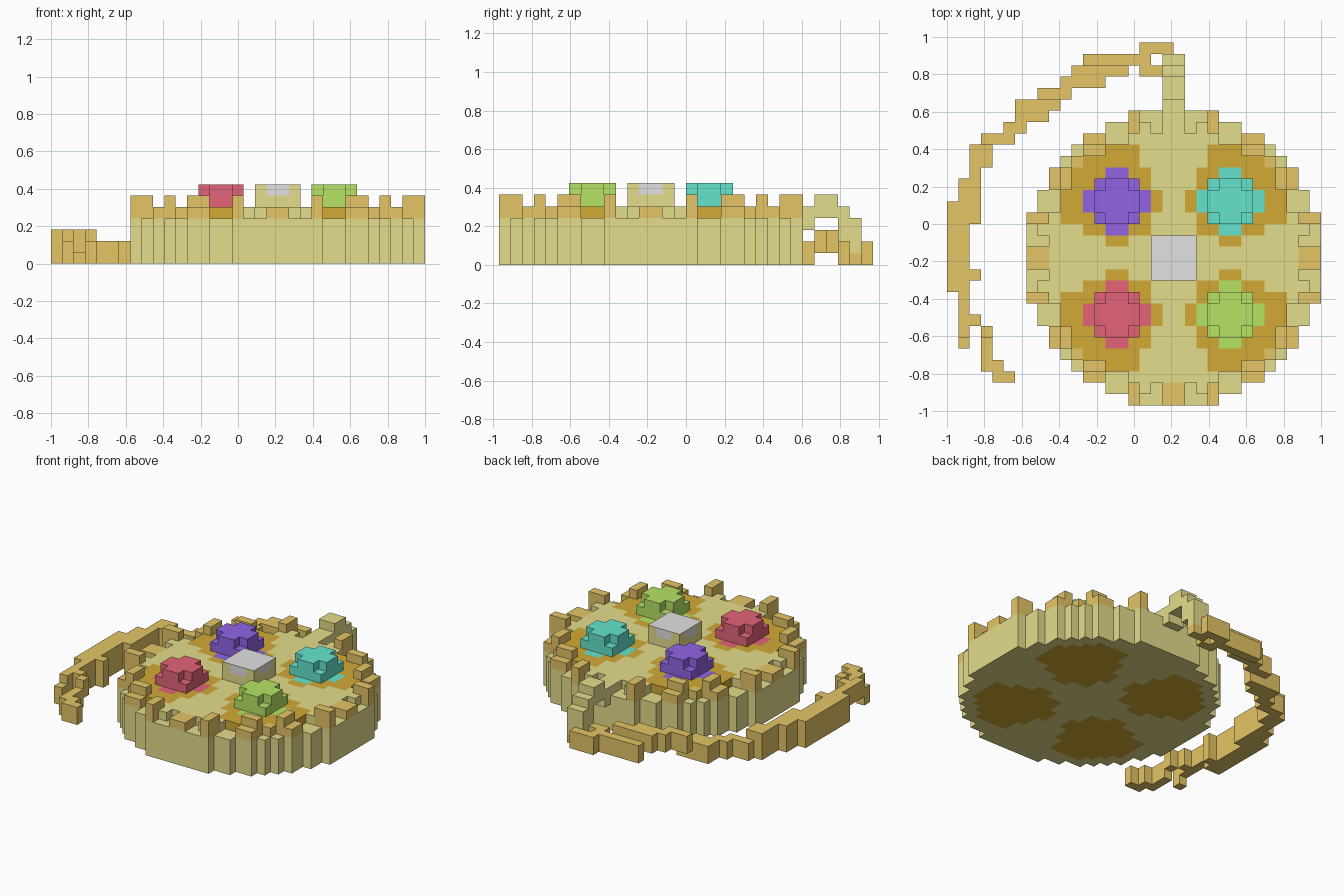
import bpy, bmesh
from mathutils import Vector

cube = bpy.data.objects.get("Cube")
if cube:
    bpy.data.objects.remove(cube, do_unlink=True)

U = 2 / 33                      # block size
ORIGIN = Vector((-1, -16 * U, 0))
CX, CY = 20, 13                 # disc centre in blocks
HEX = dict(olive="E4DD8B", tan="E4C566", dark_gold="D2AA36", red="E46479",
           purple="9164E4", teal="66E4CD", green="B6E466", grey="E2E2E2")


def linear(code):
    vals = [int(code[n:n + 2], 16) / 255 for n in (0, 2, 4)]
    return [v / 12.92 if v < 0.04 else ((v + 0.055) / 1.055) ** 2.4 for v in vals] + [1]


mats = {}
for name, code in HEX.items():
    m = bpy.data.materials.new(name)
    m.use_nodes = True
    m.diffuse_color = linear(code)
    m.node_tree.nodes["Principled BSDF"].inputs["Base Color"].default_value = linear(code)
    mats[name] = m

cells = {}                      # block -> (part, colour)


def fill(part, colour, xs, ys, zs):
    for i in xs:
        for j in ys:
            for k in zs:
                cells[i, j, k] = (part, colour)


def mirrored(a, b):
    """The blocks at offsets a, b from the disc centre, in all eight octants."""
    return {(i, j) for p, q in ((a, b), (b, a))
            for i in (CX + p, CX - 1 - p) for j in (CY + q, CY - 1 - q)}


# Round body with a raised deck
for i in range(7, 33):
    for j in range(26):
        if (i + 0.5 - CX) ** 2 + (j + 0.5 - CY) ** 2 <= 169:
            fill("round_body", "olive", [i], [j], range(5))

BUTTONS = {(-1, 1): "purple", (1, 1): "teal", (-1, -1): "red", (1, -1): "green"}


def button_at(i, j):
    """Nearest button colour and outward offsets from its centre."""
    x, y = i + 0.5 - CX, j + 0.5 - CY
    colour = BUTTONS[(1 if x > 0 else -1, 1 if y > 0 else -1)]
    return colour, abs(x) - 5, abs(y) - 5


def in_ring(dx, dy):
    return dx * dx + dy * dy <= (24 if dx + dy > 1 else 13.5)


# Notches in the rim
for a, b in ((1, 12), (2, 12), (1, 11), (4, 11), (5, 11), (4, 10), (5, 10), (8, 9)):
    for i, j in mirrored(a, b):
        del cells[i, j, 4]

# Rim: low blocks, then the taller teeth
for a, b, top in ((0, 11, 5), (0, 12, 5), (6, 10, 5), (7, 10, 5),
                  (3, 11, 6), (3, 12, 6), (6, 9, 6), (7, 9, 6)):
    for i, j in mirrored(a, b):
        fill("rim", "tan", [i], [j], range(4, top))

# Four stepped buttons
for (sx, sy), colour in BUTTONS.items():
    bx, by = CX + 5 * sx, CY + 5 * sy
    part = colour + "_button"
    fill(part, colour, range(bx - 2, bx + 2), range(by - 2, by + 2), [5])
    fill(part, colour, range(bx - 2, bx + 2), range(by - 1, by + 1), [6])
    fill(part, colour, range(bx - 1, bx + 1), range(by - 2, by + 2), [6])

# Centre block
fill("centre_block", "olive", range(CX - 2, CX + 2), range(CY - 2, CY + 2), [5, 6])

# Arched connector at the back
for j, zs in ((24, [4]), (25, [4]), (26, [3, 4]), (27, [4, 5]), (28, [4, 5]),
              (29, [2, 3, 4]), (30, [1, 2, 3])):
    fill("connector", "olive", [19, 20], [j], zs)

# Cable: first and last column of each row, from the connector to the tip
ROWS = ("17-19 12-17 11-15 10-13 8-10 6-9 6-8 5-6 3-5 2-3 2-3 2-2 1-2 1-2 0-2 0-2 "
        "0-1 0-1 0-1 0-1 0-2 0-1 1-1 1-1 1-2 1-3 1-3 3-3 3-4 4-5").split()
for n, row in enumerate(ROWS):
    j = 31 - n
    lo, hi = map(int, row.split("-"))
    if 6 <= j <= 9 or 27 <= j <= 29:
        zs = [1, 2]
    elif 10 <= j <= 22:
        zs = [0, 1, 2]
    else:
        zs = [0, 1]
    fill("cable", "tan", range(lo, hi + 1), [j], zs)
fill("cable", "tan", [17, 18], [29], [0, 1])
fill("cable", "tan", [19, 20], [30], [0])
for cell in ((2, 5, 0), (2, 5, 1), (2, 6, 1), (2, 6, 2)):   # gap near the tip
    del cells[cell]


def face_colour(part, base, cell, d):
    i, j, k = cell
    if part == "round_body":
        colour, dx, dy = button_at(i, j)
        if d[2] > 0 and abs(dx) + abs(dy) <= 3.1 and max(abs(dx), abs(dy)) < 3:
            return colour
        if in_ring(dx, dy) and (k == 4 or d[2] < 0):
            return "dark_gold"
        diagonal = min(abs(i + 0.5 - CX), abs(j + 0.5 - CY)) > 4
        return "tan" if k == 4 and diagonal and dx + dy > 4 else base
    if part == "centre_block" and k == 6:
        along = abs(j + 0.5 - CY) if d[0] else abs(i + 0.5 - CX)
        return "grey" if d[2] or along < 1 else base
    return base


# Outer skin of each part
CORNERS = ((0, 0), (1, 0), (1, 1), (0, 1))
for part in sorted({p for p, c in cells.values()}):
    bm = bmesh.new()
    own = [(cell, c) for cell, (p, c) in cells.items() if p == part]
    used = []
    for cell, base in own:
        for axis in range(3):
            for side in (-1, 1):
                d = [0, 0, 0]
                d[axis] = side
                if tuple(c + s for c, s in zip(cell, d)) in cells:
                    continue
                verts = []
                for p, q in CORNERS[::side]:
                    v = Vector(cell)
                    v[axis] += side > 0
                    v[(axis + 1) % 3] += p
                    v[(axis + 2) % 3] += q
                    verts.append(bm.verts.new(ORIGIN + v * U))
                colour = face_colour(part, base, cell, d)
                if colour not in used:
                    used.append(colour)
                bm.faces.new(verts).material_index = used.index(colour)
    bmesh.ops.remove_doubles(bm, verts=bm.verts, dist=U / 50)
    mesh = bpy.data.meshes.new(part)
    bm.to_mesh(mesh)
    bm.free()
    for colour in used:
        mesh.materials.append(mats[colour])
    bpy.context.collection.objects.link(bpy.data.objects.new(part, mesh))
